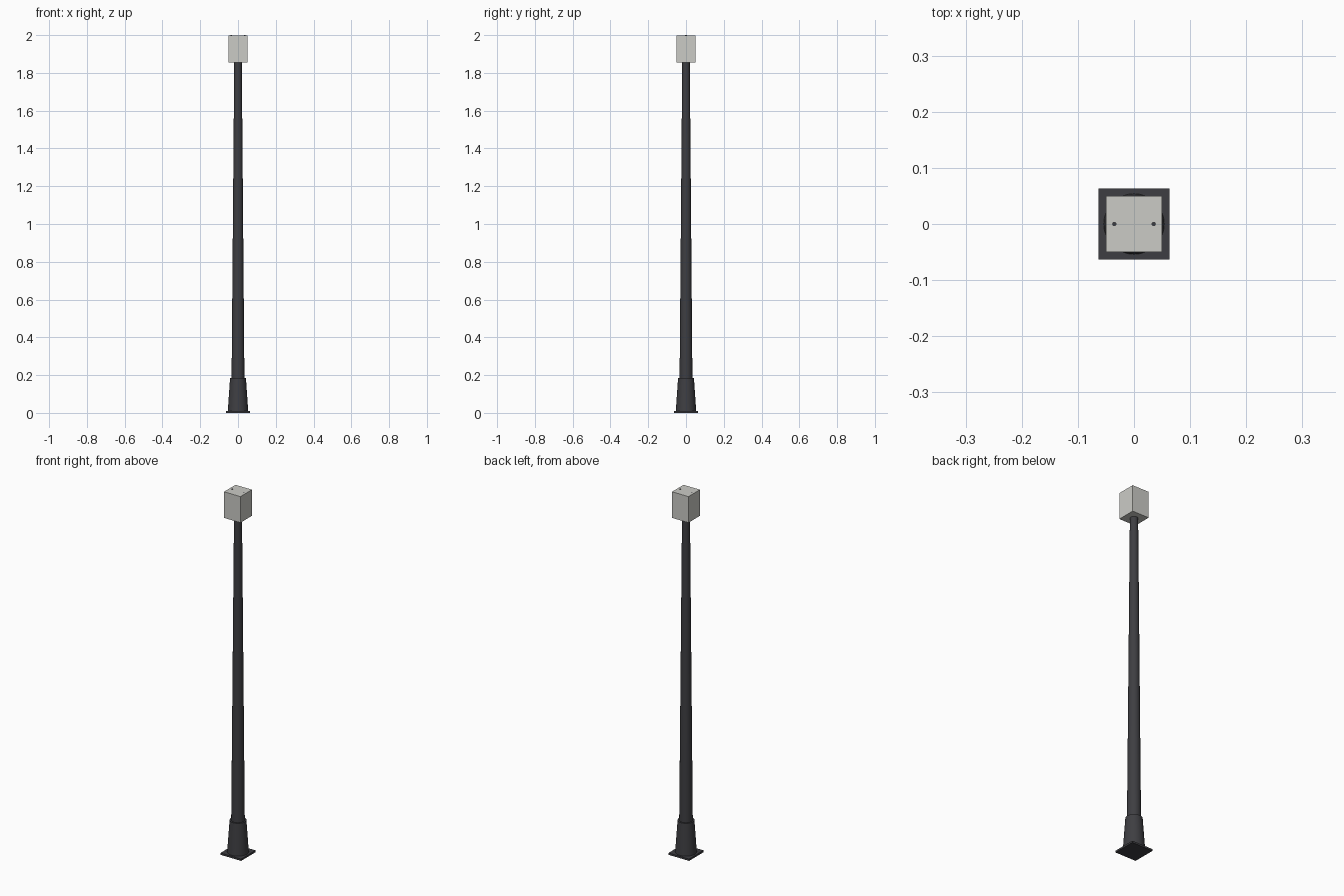
import bpy

if "Cube" in bpy.data.objects:
    bpy.data.objects.remove(bpy.data.objects["Cube"])


def material(name, color):
    m = bpy.data.materials.new(name)
    m.diffuse_color = color
    m.use_nodes = True
    m.node_tree.nodes["Principled BSDF"].inputs["Base Color"].default_value = m.diffuse_color
    return m


dark = material("dark_metal", (0.048, 0.048, 0.054, 1))
pale = material("pale_panel", (0.6, 0.6, 0.565, 1))


def box(name, width, z0, z1, mat):
    bpy.ops.mesh.primitive_cube_add(size=1, location=(0, 0, (z0 + z1) / 2))
    ob = bpy.context.object
    ob.name = name
    ob.scale = (width, width, z1 - z0)
    bpy.ops.object.transform_apply(location=False, rotation=False, scale=True)
    ob.data.materials.append(mat)
    return ob


def tapered(name, r0, r1, z0, z1, mat, x=0, sides=32):
    bpy.ops.mesh.primitive_cone_add(vertices=sides, radius1=r0, radius2=r1,
                                    depth=z1 - z0, location=(x, 0, (z0 + z1) / 2))
    ob = bpy.context.object
    ob.name = name
    ob.data.materials.append(mat)
    bpy.ops.object.shade_smooth_by_angle()
    return ob


# Square foot plate
box("foot_plate", 0.126, 0, 0.01, dark)

# Flared socket and long tapering pole
tapered("pole_socket", 0.054, 0.042, 0.01, 0.185, dark)
tapered("pole", 0.034, 0.02, 0.18, 1.858, dark)

# Box head
box("head", 0.1, 1.855, 1.999, pale)

# Two small screws on the top of the head
for side, x in (("left", -0.035), ("right", 0.035)):
    tapered("screw_" + side, 0.004, 0.004, 1.994, 2.0, dark, x=x, sides=12)
